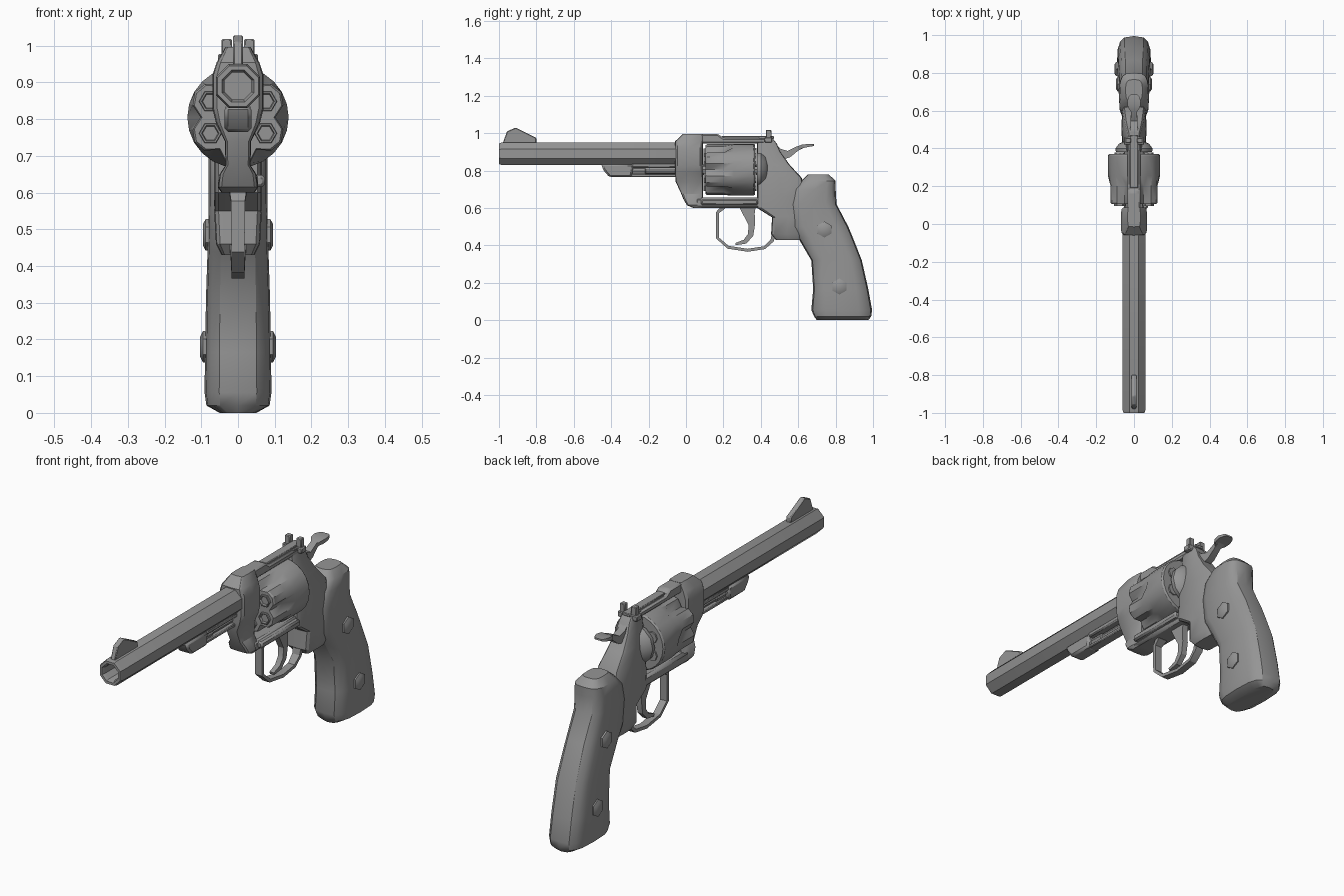
import bpy, bmesh, math

cube = bpy.data.objects.get("Cube")
if cube:
    bpy.data.objects.remove(cube, do_unlink=True)

steel = bpy.data.materials.new("grey_steel")
steel.use_nodes = True
GREY = (0.3, 0.3, 0.3, 1.0)
steel.diffuse_color = GREY
steel.node_tree.nodes["Principled BSDF"].inputs["Base Color"].default_value = GREY
parts = []


# ---------- helpers ----------
def finish(name, bm, bevel=0.0):
    bmesh.ops.recalc_face_normals(bm, faces=bm.faces[:])
    me = bpy.data.meshes.new(name)
    bm.to_mesh(me)
    bm.free()
    me.materials.append(steel)
    ob = bpy.data.objects.new(name, me)
    bpy.context.collection.objects.link(ob)
    if bevel:
        mod = ob.modifiers.new("Bevel", "BEVEL")
        mod.width, mod.segments, mod.limit_method = bevel, 1, "ANGLE"
    parts.append(ob)
    return ob


def loft(name, rings):
    """Skin a row of equal rings and cap both ends."""
    bm = bmesh.new()
    rows = [[bm.verts.new(p) for p in r] for r in rings]
    n = len(rows[0])
    for a, b in zip(rows, rows[1:]):
        for i in range(n):
            j = (i + 1) % n
            bm.faces.new((a[i], a[j], b[j], b[i]))
    bm.faces.new(rows[0])
    bm.faces.new(rows[-1])
    return finish(name, bm)


def turned(name, axis, profile, n, a=0.0, b=0.0, phase=0.0):
    """Lathe (position, radius) pairs; a, b are the other two coordinates."""
    rings = []
    for pos, r in profile:
        ring = []
        for i in range(n):
            t = phase + math.tau * i / n
            u, v = a + r * math.cos(t), b + r * math.sin(t)
            ring.append((u, pos, v) if axis == "y" else (pos, u, v))
        rings.append(ring)
    return loft(name, rings)


def stacked(name, rows, power, n):
    """Rounded box sections: (z, y front, y back, half width)."""
    def sup(c):
        return math.copysign(abs(c) ** power, c) if abs(c) > 1e-6 else 0.0
    rings = []
    for z, y0, y1, hw in rows:
        ts = [math.tau * i / n for i in range(n)]
        rings.append([(hw * sup(math.cos(t)),
                       (y0 + y1) / 2 + (y1 - y0) / 2 * sup(math.sin(t)), z) for t in ts])
    return loft(name, rings)


def prism(name, profile, hw, x=0.0, bevel=0.0):
    """Side profile (y, z) extruded across x."""
    bm = bmesh.new()
    l = [bm.verts.new((x - hw, y, z)) for y, z in profile]
    r = [bm.verts.new((x + hw, y, z)) for y, z in profile]
    n = len(profile)
    bm.faces.new(l)
    bm.faces.new(r)
    for i in range(n):
        j = (i + 1) % n
        bm.faces.new((l[i], l[j], r[j], r[i]))
    return finish(name, bm, bevel)


def box(name, y0, y1, z0, z1, hw, x=0.0, bevel=0.0):
    return prism(name, [(y0, z0), (y1, z0), (y1, z1), (y0, z1)], hw, x, bevel)


def strip(name, path):
    """Flat bar along a (y, z, half thickness, half width) path."""
    rings = []
    for i, (y, z, t, hw) in enumerate(path):
        p, q = path[max(i - 1, 0)], path[min(i + 1, len(path) - 1)]
        dy, dz = q[0] - p[0], q[1] - p[1]
        k = t / math.hypot(dy, dz)
        ny, nz = -dz * k, dy * k
        rings.append([(-hw, y + ny, z + nz), (hw, y + ny, z + nz),
                      (hw, y - ny, z - nz), (-hw, y - ny, z - nz)])
    return loft(name, rings)


# ---------- barrel and sights ----------
turned("barrel", "y", [(0.02, .065), (-.985, .065), (-1, .06), (-1, .047),
                       (-.985, .04), (-.75, .04)], 8, 0, .89, math.pi / 8)
prism("front_sight", [(-.98, .945), (-.957, 1.01), (-.91, 1.03), (-.80, .975), (-.80, .945)],
      .013, bevel=.004)
box("rear_sight_leaf", .19, .47, .97, .985, .022, bevel=.003)
box("rear_sight_base", .42, .46, .95, .978, .054, bevel=.004)
for s, side in ((1, "left"), (-1, "right")):
    box(f"rear_sight_ear_{side}", .428, .456, .97, 1.018, .014, x=s * .031, bevel=.003)

# ---------- ejector housing under the barrel ----------
prism("ejector_shroud", [(-.455, .835), (-.44, .80), (-.41, .765), (-.29, .765), (-.28, .835)],
      .037, bevel=.01)
box("ejector_rib", -.29, 0, .815, .84, .034, bevel=.006)
box("ejector_rail", -.30, 0, .765, .782, .024, bevel=.004)
turned("ejector_rod", "y", [(-.30, .02), (-.22, .02), (-.215, .015), (.12, .015)], 8, 0, .797)

# ---------- frame ----------
stacked("frame_front", [(.60, .04, .09, .045), (.615, .005, .09, .055), (.65, -.015, .09, .05),
                        (.675, -.025, .09, .034), (.74, -.055, .09, .036), (.79, -.06, .09, .06),
                        (.83, -.06, .09, .07), (.92, -.06, .09, .07), (.955, -.06, .09, .058),
                        (.997, -.015, .09, .034)], .3, 12)
prism("top_strap", [(0, .945), (0, .996), (.17, .996), (.20, .975), (.45, .975), (.45, .945)],
      .034, bevel=.008)
box("bottom_strap", .05, .44, .60, .655, .054, bevel=.012)
box("crane_bar", .08, .385, .615, .648, .016, x=.058, bevel=.008)
stacked("frame_rear", [(.43, .48, .62, .045), (.46, .455, .62, .06), (.55, .46, .64, .065),
                       (.60, .38, .64, .065), (.66, .38, .64, .066), (.76, .38, .62, .062),
                       (.83, .38, .555, .052), (.90, .38, .505, .04), (.945, .38, .485, .034),
                       (.976, .385, .46, .03)], .3, 12)
turned("recoil_shield", "y", [(.38, .096), (.40, .098), (.425, .08), (.44, .045)], 12, 0, .805)

# ---------- cylinder with six flutes ----------
flute = (.102, .128, .136, .128)
rings = []
for y, depth, scale in ((.105, 1, .96), (.113, 1, 1), (.20, 1, 1), (.255, 0, 1),
                        (.362, 0, 1), (.37, 0, .96)):
    ring = []
    for k in range(24):
        r = scale * (.138 + depth * (flute[k % 4] - .138))
        t = math.tau * k / 24
        ring.append((r * math.cos(t), y, .805 + r * math.sin(t)))
    rings.append(ring)
loft("cylinder", rings)
turned("cylinder_pin", "y", [(.085, .03), (.39, .03)], 10, 0, .805)

# chamber mouths and cartridge rims
for i in range(6):
    t = math.radians(30 + 60 * i)
    cx, cz = .087 * math.cos(t), .805 + .087 * math.sin(t)
    turned(f"chamber_mouth_{i + 1}", "y", [(.108, .031), (.096, .031), (.094, .029),
                                           (.094, .024), (.104, .021)], 6, cx, cz)
    turned(f"cartridge_rim_{i + 1}", "y", [(.365, .028), (.378, .028)], 8, cx, cz)

# ---------- trigger and guard ----------
strip("trigger_guard", [(.20, .605, .012, .024), (.168, .575, .009, .019), (.168, .44, .008, .018),
                        (.225, .39, .008, .018), (.33, .374, .008, .018), (.42, .388, .008, .018),
                        (.46, .425, .009, .02), (.475, .48, .012, .024)])
strip("trigger", [(.33, .61, .045, .016), (.338, .565, .03, .016), (.352, .51, .017, .015),
                  (.345, .455, .015, .014), (.315, .42, .012, .013), (.265, .407, .006, .012)])

# ---------- hammer ----------
strip("hammer", [(.46, .90, .05, .02), (.50, .885, .032, .02), (.55, .888, .018, .018),
                 (.595, .918, .012, .016), (.63, .931, .009, .018)])
strip("hammer_spur", [(.595, .918, .008, .014), (.62, .929, .010, .032), (.65, .934, .008, .036),
                      (.675, .936, .006, .028), (.685, .937, .004, .018)])

# ---------- grip ----------
stacked("grip", [(0, .70, .975, .05), (.02, .685, .99, .086), (.055, .67, .995, .091),
                 (.165, .68, .975, .09), (.32, .67, .94, .087), (.44, .60, .893, .083),
                 (.50, .56, .868, .081), (.62, .55, .805, .08), (.70, .57, .80, .08),
                 (.745, .615, .80, .074), (.778, .65, .765, .045)], .6, 16)
for s, side in ((1, "left"), (-1, "right")):
    for level, y, z, x in (("upper", .74, .485, .096), ("lower", .82, .18, .103)):
        turned(f"grip_screw_{level}_{side}", "x",
               [(s * .07, .043), (s * (x - .008), .043), (s * x, .028)], 6, y, z, math.pi / 6)

# ---------- smooth shading with sharp edges kept ----------
bpy.ops.object.select_all(action="DESELECT")
for ob in parts:
    ob.select_set(True)
bpy.context.view_layer.objects.active = parts[0]
bpy.ops.object.shade_smooth_by_angle(angle=math.radians(32))
